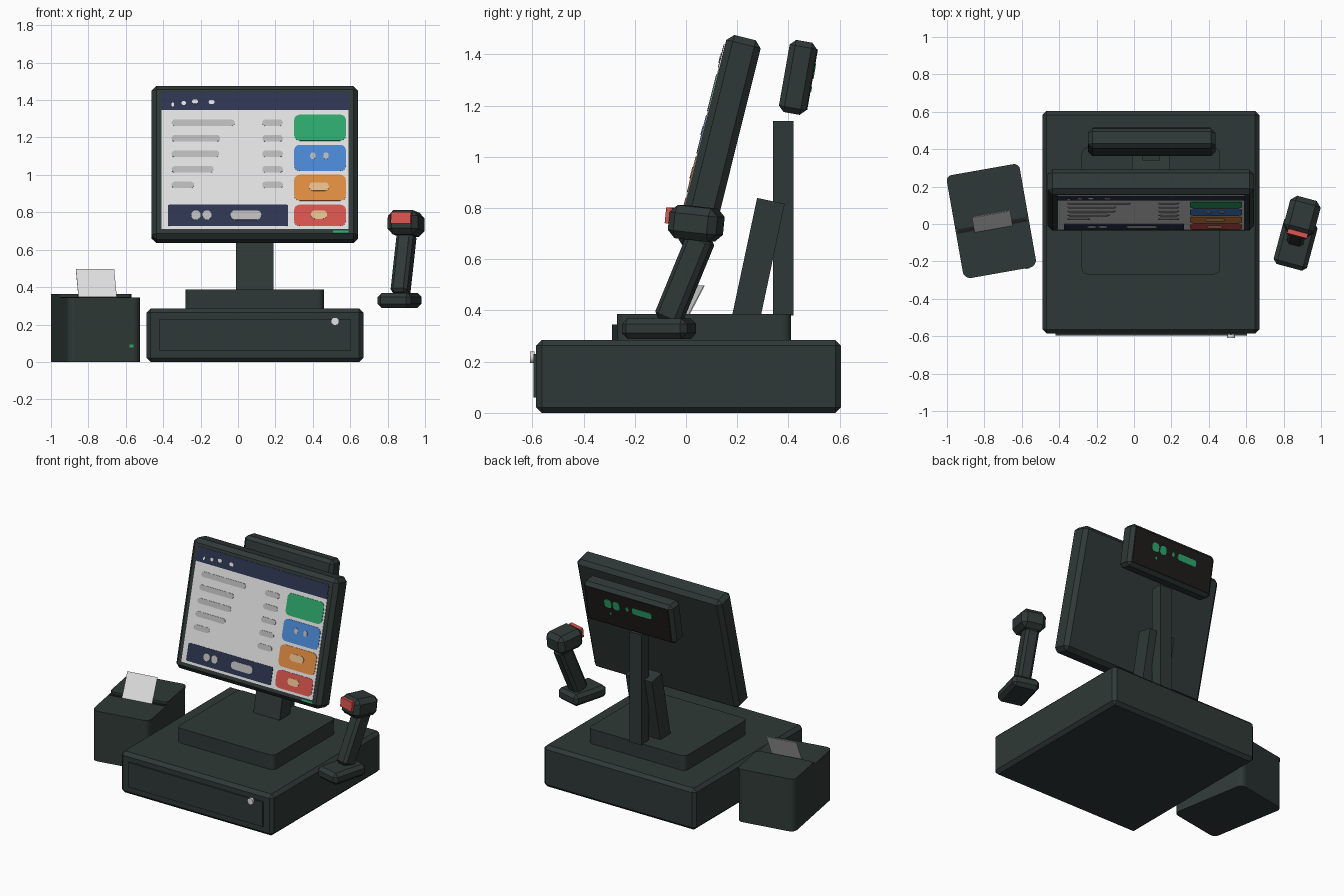
import bpy, bmesh, math
from mathutils import Matrix, Vector

if "Cube" in bpy.data.objects:
    bpy.data.objects.remove(bpy.data.objects["Cube"])

T = Matrix.Translation


def R(deg, axis):
    return Matrix.Rotation(math.radians(deg), 4, axis)


def material(name, hexcode):
    rgb = [int(hexcode[i:i + 2], 16) / 255 for i in (0, 2, 4)]
    lin = [c / 12.92 if c <= 0.04045 else ((c + 0.055) / 1.055) ** 2.4 for c in rgb]
    m = bpy.data.materials.new(name)
    m.diffuse_color = (*lin, 1)
    m.use_nodes = True
    m.node_tree.nodes["Principled BSDF"].inputs["Base Color"].default_value = m.diffuse_color
    return m


BODY = material("dark casing", "2f3937")
LIGHT = material("screen white", "e2e2e2")
NAVY = material("navy", "2d3550")
GREY = material("text grey", "b9b9b9")
GREEN = material("green", "2da86c")
BLUE = material("blue", "4a88d4")
ORANGE = material("orange", "e08c40")
RED = material("red", "d6534d")
BLACK = material("display black", "1f1c1b")
PEACH = material("pale peach", "e6bd8c")


def finish(name, bm, mat, M):
    bmesh.ops.recalc_face_normals(bm, faces=bm.faces)
    me = bpy.data.meshes.new(name)
    bm.to_mesh(me)
    bm.free()
    me.materials.append(mat)
    ob = bpy.data.objects.new(name, me)
    bpy.context.collection.objects.link(ob)
    ob.matrix_world = M
    return ob


def box(name, size, M, chamfer=0.0, mat=BODY):
    """Centred box with single-segment chamfered edges."""
    bm = bmesh.new()
    bmesh.ops.create_cube(bm, size=1)
    bmesh.ops.scale(bm, vec=Vector(size), verts=bm.verts)
    if chamfer:
        bmesh.ops.bevel(bm, geom=bm.edges[:], offset=chamfer, segments=1,
                        affect='EDGES', profile=0.5)
    return finish(name, bm, mat, M)


def slab(name, x0, x1, y0, y1, h, M, r=0.0, mat=BODY, seg=4):
    """Rounded rectangle in local XY, extruded up local Z by h."""
    bm = bmesh.new()
    r = min(r, (x1 - x0) / 2 * 0.99, (y1 - y0) / 2 * 0.99)
    pts = []
    for k, (cx, cy) in enumerate(((x1 - r, y1 - r), (x0 + r, y1 - r), (x0 + r, y0 + r), (x1 - r, y0 + r))):
        for i in range(seg + 1 if r else 1):
            a = math.pi / 2 * (k + i / seg)
            pts.append((cx + r * math.cos(a), cy + r * math.sin(a), 0))
    f = bm.faces.new([bm.verts.new(p) for p in pts])
    ext = bmesh.ops.extrude_face_region(bm, geom=[f])
    bmesh.ops.translate(bm, vec=(0, 0, h), verts=[v for v in ext["geom"] if isinstance(v, bmesh.types.BMVert)])
    return finish(name, bm, mat, M)


FRONT = R(90, 'X')                   # slab facing -y
BACK = R(180, 'Z') @ R(90, 'X')      # slab facing +y
CX = 0.09                            # centre line of the terminal

# cash drawer
box("cash_drawer", (1.16, 1.19, 0.285), T((CX, 0.01, 0.1425)), 0.022)
slab("drawer_front", -0.42, 0.605, 0.06, 0.23, 0.012, T((0, -0.584, 0)) @ FRONT)
slab("drawer_lock", 0.497, 0.541, 0.195, 0.239, 0.018, T((0, -0.592, 0)) @ FRONT, 0.022, LIGHT)

# stand
slab("stand_base", -0.28, 0.46, -0.27, 0.41, 0.102, T((0, 0, 0.284)), 0.035)
box("stand_neck", (0.2, 0.11, 0.47), T((CX, 0.2826, 0.598)) @ R(-12, 'X'))
slab("display_pole", 0.045, 0.135, 0.34, 0.42, 0.76, T((0, 0, 0.38)))

# touch monitor
MON = T((CX, 0.1285, 1.055)) @ R(-14, 'X')
box("monitor", (1.105, 0.138, 0.845), MON, 0.026)


def on_screen(name, x0, x1, z0, z1, mat, layer=1, r=0.0):
    """Plate on the monitor face, placed by front-view x and z."""
    v0, v1 = ((z - 1.072) / 0.97 for z in (z0, z1))
    slab(name, x0 - CX, x1 - CX, v0, v1, 0.003, MON @ T((0, -0.069 - 0.003 * (layer - 1), 0)) @ FRONT, r, mat)


def blob(name, x0, x1, z, h=0.034, mat=GREY, layer=2):
    on_screen(name, x0, x1, z - h / 2, z + h / 2, mat, layer, h / 2)


on_screen("screen", -0.41, 0.59, 0.711, 1.438, LIGHT)
on_screen("screen_header", -0.41, 0.59, 1.347, 1.438, NAVY, 2)
on_screen("monitor_led", 0.508, 0.592, 0.688, 0.702, GREEN)
for x0, x1, z in ((-0.355, -0.343, 1.375), (-0.302, -0.278, 1.383), (-0.246, -0.214, 1.39), (-0.157, -0.125, 1.388)):
    blob("header_mark", x0, x1, z, 0.022, LIGHT, 3)

# list rows
for i, x1 in enumerate((-0.018, -0.096, -0.1, -0.13, -0.235)):
    z = 1.278 - i * 0.083
    blob("row_item", -0.355, x1, z)
    blob("row_price", 0.13, 0.24, z)

# total bar
on_screen("total_bar", -0.375, 0.268, 0.727, 0.84, NAVY, 2, 0.008)
for x0, x1 in ((-0.25, -0.2), (-0.19, -0.142), (-0.04, 0.125)):
    blob("total_mark", x0, x1, 0.784, 0.05, GREY, 3)

# touch buttons
for name, z0, z1, mat in (("green_button", 1.182, 1.321, GREEN), ("blue_button", 1.021, 1.16, BLUE),
                          ("orange_button", 0.861, 1.0, ORANGE), ("red_button", 0.727, 0.84, RED)):
    on_screen(name, 0.3, 0.577, z0, z1, mat, 2, 0.03)
for x in (0.4, 0.47):
    blob("blue_button_mark", x - 0.014, x + 0.014, 1.101, 0.036, GREY, 3)
blob("orange_button_mark", 0.38, 0.486, 0.936, 0.045, PEACH, 3)
blob("red_button_mark", 0.39, 0.476, 0.786, 0.045, PEACH, 3)

# customer display on the back
DIS = T((CX + 0.005, 0.437, 1.31)) @ R(-10, 'X')
box("customer_display", (0.68, 0.108, 0.286), DIS, 0.022)
slab("customer_screen", -0.315, 0.315, -0.12, 0.12, 0.004, DIS @ T((0, 0.054, 0)) @ BACK, 0.0, BLACK)
for x0, x1, v, h in ((-0.175, -0.12, 0.035, 0.06), (-0.11, -0.06, 0.035, 0.06), (-0.012, 0.008, 0.035, 0.03),
                     (0.035, 0.185, 0.035, 0.045), (-0.14, -0.128, -0.035, 0.02)):
    slab("display_digit", x0, x1, v - h / 2, v + h / 2, 0.003, DIS @ T((0, 0.058, 0)) @ BACK, h * 0.35, GREEN)

# receipt printer
PRN = T((-0.762, 0.015, 0)) @ R(10, 'Z')
slab("printer_body", -0.198, 0.198, -0.28, 0.28, 0.345, PRN, 0.04, seg=6)
slab("printer_lid", -0.198, 0.198, -0.015, 0.28, 0.017, PRN @ T((0, 0, 0.345)), 0.03)
slab("printer_slot", -0.19, 0.19, -0.035, -0.017, 0.003, PRN @ T((0, 0, 0.345)), 0, BLACK)
slab("printer_led", 0.135, 0.157, 0.077, 0.093, 0.005, PRN @ T((0, -0.279, 0)) @ FRONT, 0, GREEN)
slab("receipt_paper", -0.104, 0.104, 0, 0.17, 0.004, PRN @ T((0.004, -0.04, 0.346)) @ R(-28, 'X') @ FRONT, 0, LIGHT)

# hand scanner
TURN = R(-15, 'Z')
box("scanner_base", (0.185, 0.262, 0.08), T((0.864, -0.105, 0.329)) @ TURN, 0.022)
box("scanner_handle", (0.092, 0.105, 0.36), T((0.885, -0.005, 0.525)) @ TURN @ R(-23, 'X'), 0.018)
HEAD = T((0.8985, 0.04, 0.74)) @ TURN @ R(-6, 'X')
box("scanner_head", (0.168, 0.195, 0.13), HEAD, 0.03)
box("scanner_window", (0.11, 0.025, 0.062), HEAD @ T((0, -0.1, 0.02)), 0, RED)
